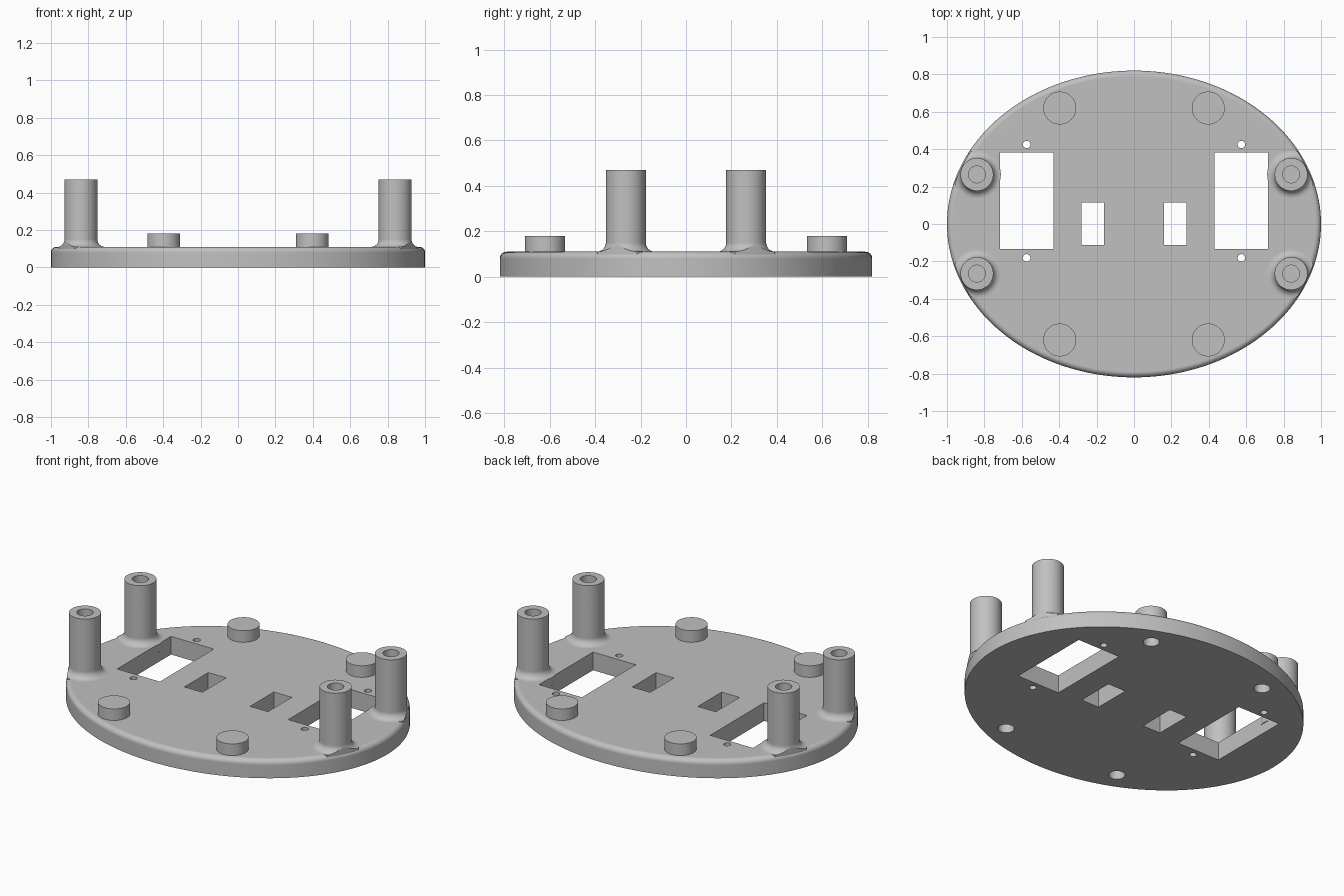
import bpy
import bmesh
import math
from mathutils import Matrix

cube = bpy.data.objects.get("Cube")
if cube:
    bpy.data.objects.remove(cube, do_unlink=True)

grey = bpy.data.materials.new("plain grey")
grey.use_nodes = True
colour = (0.53, 0.53, 0.53, 1)
grey.diffuse_color = colour
grey.node_tree.nodes["Principled BSDF"].inputs["Base Color"].default_value = colour

HALF_X, HALF_Y = 1.0, 0.82
TOP, ROUND = 0.11, 0.03
POST_R, PEG_R, HOLE_R, FILLET = 0.088, 0.088, 0.045, 0.04


def add_mesh(name, bm, location=(0, 0, 0)):
    bmesh.ops.recalc_face_normals(bm, faces=bm.faces)
    mesh = bpy.data.meshes.new(name)
    bm.to_mesh(mesh)
    bm.free()
    mesh.materials.append(grey)
    obj = bpy.data.objects.new(name, mesh)
    obj.location = location
    bpy.context.collection.objects.link(obj)
    return obj


def loft(name, rings, location=(0, 0, 0), sides=48):
    """Stack elliptical rings (rx, ry, z) and cap both ends."""
    bm = bmesh.new()
    angles = [2 * math.pi * i / sides for i in range(sides)]
    loops = [[bm.verts.new((rx * math.cos(a), ry * math.sin(a), z)) for a in angles]
             for rx, ry, z in rings]
    for low, high in zip(loops, loops[1:]):
        for i in range(sides):
            j = (i + 1) % sides
            bm.faces.new((low[i], low[j], high[j], high[i]))
    bm.faces.new(loops[0])
    bm.faces.new(loops[-1])
    return add_mesh(name, bm, location)


def lathe(name, profile, location=(0, 0, 0)):
    return loft(name, [(r, r, z) for r, z in profile], location)


def box(name, x0, x1, y0, y1):
    bm = bmesh.new()
    bmesh.ops.create_cube(bm, size=1, matrix=Matrix.Translation(
        ((x0 + x1) / 2, (y0 + y1) / 2, 0)) @ Matrix.Diagonal((x1 - x0, y1 - y0, 1, 1)))
    return add_mesh(name, bm)


def activate(obj):
    bpy.ops.object.select_all(action="DESELECT")
    obj.select_set(True)
    bpy.context.view_layer.objects.active = obj


def boolean(obj, cutter, operation):
    cutter.hide_render = True
    mod = obj.modifiers.new("cut", "BOOLEAN")
    mod.object, mod.operation, mod.solver = cutter, operation, "EXACT"
    activate(obj)
    bpy.ops.object.modifier_apply(modifier=mod.name)
    bpy.data.objects.remove(cutter, do_unlink=True)


def smooth(obj):
    activate(obj)
    bpy.ops.object.shade_smooth_by_angle(angle=math.radians(35))
    mod = obj.modifiers.new("flat caps", "WEIGHTED_NORMAL")
    mod.keep_sharp = True


# Oval plate with a rounded upper rim
rings = [(HALF_X, HALF_Y, 0)]
for i in range(7):
    a = math.pi / 2 * i / 6
    inset = ROUND * (1 - math.cos(a))
    rings.append((HALF_X - inset, HALF_Y - inset, TOP - ROUND + ROUND * math.sin(a)))
plate = loft("oval_plate", rings, sides=160)

# Openings, screw holes and peg bores through the plate
for s in (-1, 1):
    for inner, outer, y0, y1 in ((0.43, 0.717, -0.134, 0.383), (0.16, 0.28, -0.113, 0.115)):
        x0, x1 = sorted((s * inner, s * outer))
        boolean(plate, box("opening_cutter", x0, x1, y0, y1), "DIFFERENCE")
    for y in (0.425, -0.181):
        cutter = lathe("screw_cutter", [(0.02, -1), (0.02, 1)], (s * 0.574, y, 0))
        boolean(plate, cutter, "DIFFERENCE")
    for y in (-0.62, 0.62):
        cutter = lathe("bore_cutter", [(HOLE_R, -1), (HOLE_R, 1)], (s * 0.397, y, 0))
        boolean(plate, cutter, "DIFFERENCE")
smooth(plate)

# Hollow posts flaring into the plate, and short pegs bored from below
post_profile = [(HOLE_R, 0.12), (HOLE_R, 0.47), (POST_R, 0.47)]
for i in range(9):
    a = math.pi / 2 * i / 8
    post_profile.append((POST_R + FILLET * (1 - math.cos(a)), TOP + FILLET * (1 - math.sin(a))))
post_profile.append((POST_R + FILLET, 0.06))
peg_profile = [(PEG_R, 0.18), (PEG_R, TOP), (HOLE_R, TOP), (HOLE_R, 0.15)]

for side, s in (("right", -1), ("left", 1)):
    for end, t in (("front", -1), ("back", 1)):
        post = lathe(f"{end}_{side}_post", post_profile, (s * 0.84, t * 0.265, 0))
        clip = loft("rim_clip", [(HALF_X - 0.006, HALF_Y - 0.006, z) for z in (-1, 1)], sides=160)
        boolean(post, clip, "INTERSECT")
        smooth(post)
        smooth(lathe(f"{end}_{side}_peg", peg_profile, (s * 0.397, t * 0.62, 0)))
